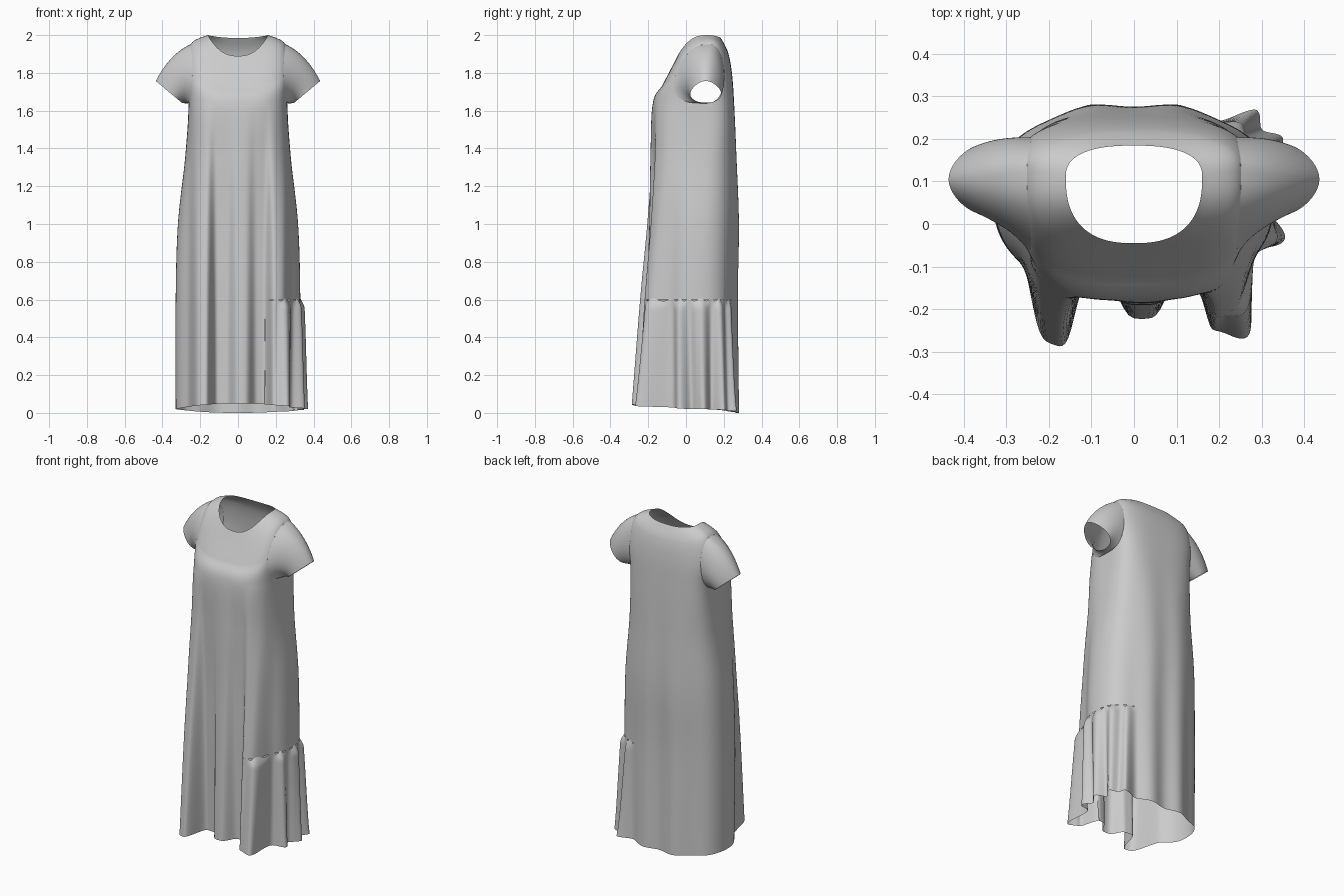
import bpy, bmesh, math
from math import sin, cos, asin, pi, exp, hypot, radians

cube = bpy.data.objects.get("Cube")
if cube:
    bpy.data.objects.remove(cube, do_unlink=True)

cloth = bpy.data.materials.new("light_grey_cloth")
cloth.use_nodes = True
GREY = (0.6, 0.6, 0.6, 1)
cloth.diffuse_color = GREY
cloth.node_tree.nodes["Principled BSDF"].inputs["Base Color"].default_value = GREY

# Key rings from hem to neckline:
# half width, front y, back y, widest y, squareness, z at front, side, back
RINGS = [
    (.33, -.15, .275, .06, 2.3, .05, .02, .0),
    (.33, -.16, .272, .06, 2.4, .6, .6, .6),
    (.318, -.165, .28, .07, 2.4, 1, 1, 1),
    (.28, -.175, .268, .08, 2.7, 1.35, 1.35, 1.35),
    (.262, -.176, .255, .09, 3.3, 1.635, 1.635, 1.635),
    (.278, -.125, .243, .11, 3, 1.735, 1.82, 1.8),
    (.25, -.083, .222, .12, 2.6, 1.815, 1.953, 1.91),
    (.16, -.045, .184, .11, 2.5, 1.89, 2.0, 1.985),
]
FOLDS = [(-.19, .165, .055), (.02, .075, .055), (.215, .14, .055)]  # x, depth, width
COLUMNS = 264
STEPS = 20
RUFFLE = (radians(-68), radians(63))
ARMHOLE = (.62, 5, .98)  # half angle, centre ring, half height in rings


def spline(keys, u):
    """Smooth interpolation through a list of tuples."""
    i = min(int(u), len(keys) - 2)
    t = u - i
    p = [keys[min(max(i + k, 0), len(keys) - 1)] for k in (-1, 0, 1, 2)]
    return [b + t / 2 * (c - a + t * (2*a - 5*b + 4*c - d + t * (3*(b - c) + d - a)))
            for a, b, c, d in zip(*p)]


def power(v, e):
    return math.copysign(abs(v) ** e, v)


def dress_point(th, u):
    hw, yf, yb, yc, n, zf, zs, zb = spline(RINGS, u)
    c, s = cos(th), sin(th)
    x = hw * power(c, 2 / n)
    y = yc + (yb - yc if s > 0 else yc - yf) * power(s, 2 / n)
    side = c * c
    z = zs * side + (zb if s > 0 else zf) * (1 - side)
    hang = max(0, 1 - z / 1.64)
    if s < 0:
        # rounded front folds, fading out at the bust
        y -= hang * min(1, -2 * s) * sum(d * exp(-((x - fx) / w) ** 4) for fx, d, w in FOLDS)
    else:
        # soft back drape
        y -= .012 * s * hang * cos(x * 30)
    return x, y, z


def armhole_offset(th, u):
    """Position relative to the armhole ellipse, the same on both sides."""
    return asin(sin(th)) / ARMHOLE[0], (u - ARMHOLE[1]) / ARMHOLE[2]


def body_point(th, u):
    # pull nearby points onto the armhole edge for a clean opening
    p, q = armhole_offset(th, u)
    r = hypot(p, q)
    if abs(r - 1) < .04:
        turn = p / r * ARMHOLE[0]
        th = turn if cos(th) > 0 else pi - turn
        u = ARMHOLE[1] + q / r * ARMHOLE[2]
    return dress_point(th, u)


def ruffle_point(th, u):
    x, y, z = dress_point(th, u)
    f = (th - RUFFLE[0]) / (RUFFLE[1] - RUFFLE[0])
    drop = 1 - u
    ends = min(1, 8 * f, 8 * (1 - f))
    puff = min(1, drop * 14)
    wave = cos(2 * pi * (5.5 * f + .1 * sin(9 * f) * drop))
    out = ends * (puff * (.01 + .011 * wave) + drop * (.008 + .014 * wave))
    gather = .007 * cos(2 * pi * 11 * f) * ends * (1 - puff)
    # a deeper fold at the back corner
    out += .045 * drop * exp(-((f - .82) / .09) ** 2)
    return x + out * cos(th), y + out * sin(th), z + gather


def sheet(name, point, thetas, us, closed=True, keep=None):
    """Grid surface from a point function, with unwanted faces left out."""
    bm = bmesh.new()
    rows = [[bm.verts.new(point(th, u)) for th in thetas] for u in us]
    count = len(thetas)
    half = (thetas[1] - thetas[0]) / 2
    for r in range(len(us) - 1):
        for i in range(count if closed else count - 1):
            j = (i + 1) % count
            if keep is None or keep(thetas[i] + half, (us[r] + us[r + 1]) / 2):
                bm.faces.new((rows[r][i], rows[r][j], rows[r + 1][j], rows[r + 1][i]))
    bmesh.ops.delete(bm, geom=[v for v in bm.verts if not v.link_faces], context='VERTS')
    bmesh.ops.remove_doubles(bm, verts=bm.verts, dist=.0002)
    mesh = bpy.data.meshes.new(name)
    bm.to_mesh(mesh)
    bm.free()
    mesh.materials.append(cloth)
    mesh.shade_smooth()
    ob = bpy.data.objects.new(name, mesh)
    bpy.context.scene.collection.objects.link(ob)


# Dress body, open at the armholes and where the ruffle hangs
def body_face(th, u):
    in_ruffle = u < 1 and RUFFLE[0] <= th < RUFFLE[1]
    return hypot(*armhole_offset(th, u)) > 1 and not in_ruffle


step = 2 * pi / COLUMNS
around = [-pi + i * step for i in range(COLUMNS)]
levels = [k / STEPS for k in range(STEPS * (len(RINGS) - 1) + 1)]
sheet("dress_body", body_point, around, levels, keep=body_face)

# Gathered ruffle on the left side of the hem
span = RUFFLE[1] - RUFFLE[0]
sheet("side_ruffle", ruffle_point, [RUFFLE[0] + span * i / 180 for i in range(181)],
      [k / 32 for k in range(33)], closed=False)


# Short sleeves, curving from the armhole edge out to a slanted, pointed cuff
def sleeve_ring(phi, bottom, top, half, taper):
    k = (1 + sin(phi)) / 2
    (bx, bz), (tx, tz) = bottom, top
    return (bx + (tx - bx) * k, .105 + half * cos(phi) * (1 - taper * k), bz + (tz - bz) * k)


def left_sleeve_point(phi, v):
    base = dress_point(ARMHOLE[0] * cos(phi), ARMHOLE[1] + ARMHOLE[2] * sin(phi))
    bulge = sleeve_ring(phi, (.278, 1.637), (.362, 1.9), .108, .15)
    cuff = sleeve_ring(phi, (.298, 1.642), (.435, 1.757), .1, .4)
    return tuple((1 - v) ** 2 * a + 2 * v * (1 - v) * b + v * v * c
                 for a, b, c in zip(base, bulge, cuff))


def right_sleeve_point(phi, v):
    x, y, z = left_sleeve_point(phi, v)
    return -x, y, z


for name, point in (("left_sleeve", left_sleeve_point), ("right_sleeve", right_sleeve_point)):
    sheet(name, point, [2 * pi * i / 96 for i in range(96)], [k / 20 for k in range(21)])
